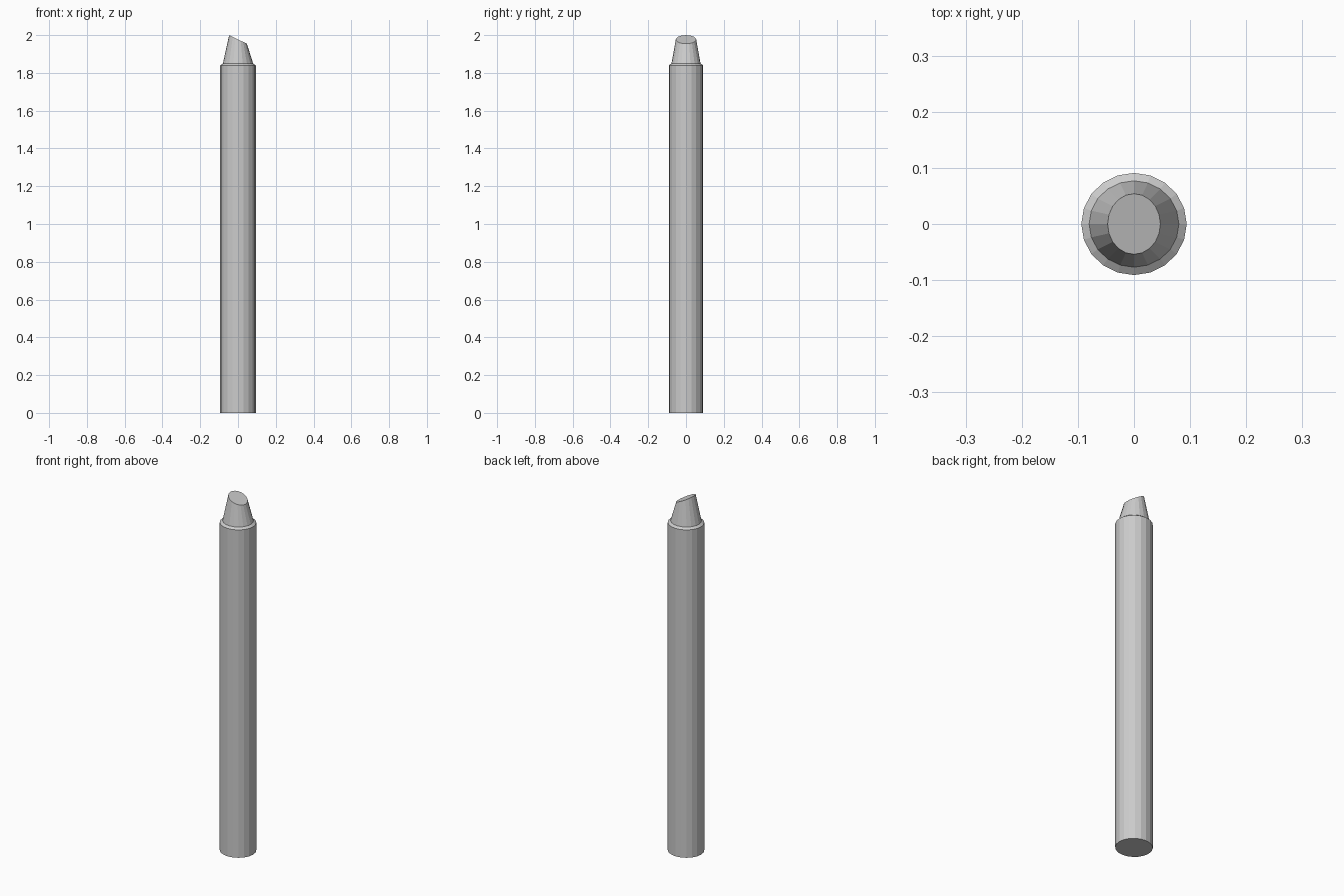
import bpy, bmesh, math

if "Cube" in bpy.data.objects:
    bpy.data.objects.remove(bpy.data.objects["Cube"])

SIDES = 20

def ring(bm, rx, ry, z, slope=0.0):
    """Elliptical ring of vertices; slope tilts it along x."""
    verts = []
    for i in range(SIDES):
        a = 2 * math.pi * i / SIDES
        x = rx * math.cos(a)
        verts.append(bm.verts.new((x, ry * math.sin(a), z + slope * x)))
    return verts

def loft(name, rings):
    bm = bmesh.new()
    loops = [ring(bm, *r) for r in rings]
    for lo, hi in zip(loops, loops[1:]):
        for i in range(SIDES):
            j = (i + 1) % SIDES
            bm.faces.new((lo[i], lo[j], hi[j], hi[i]))
    bm.faces.new(loops[0][::-1])
    bm.faces.new(loops[-1])
    mesh = bpy.data.meshes.new(name)
    bm.to_mesh(mesh)
    bm.free()
    obj = bpy.data.objects.new(name, mesh)
    bpy.context.collection.objects.link(obj)
    return obj

# Wrapped body, shallow shoulder and worn slanted tip as one closed surface
loft("crayon", [
    (0.094, 0.091, 0.0),
    (0.094, 0.091, 1.84),
    (0.080, 0.077, 1.85),
    (0.047, 0.054, 1.977, -0.48),
])
